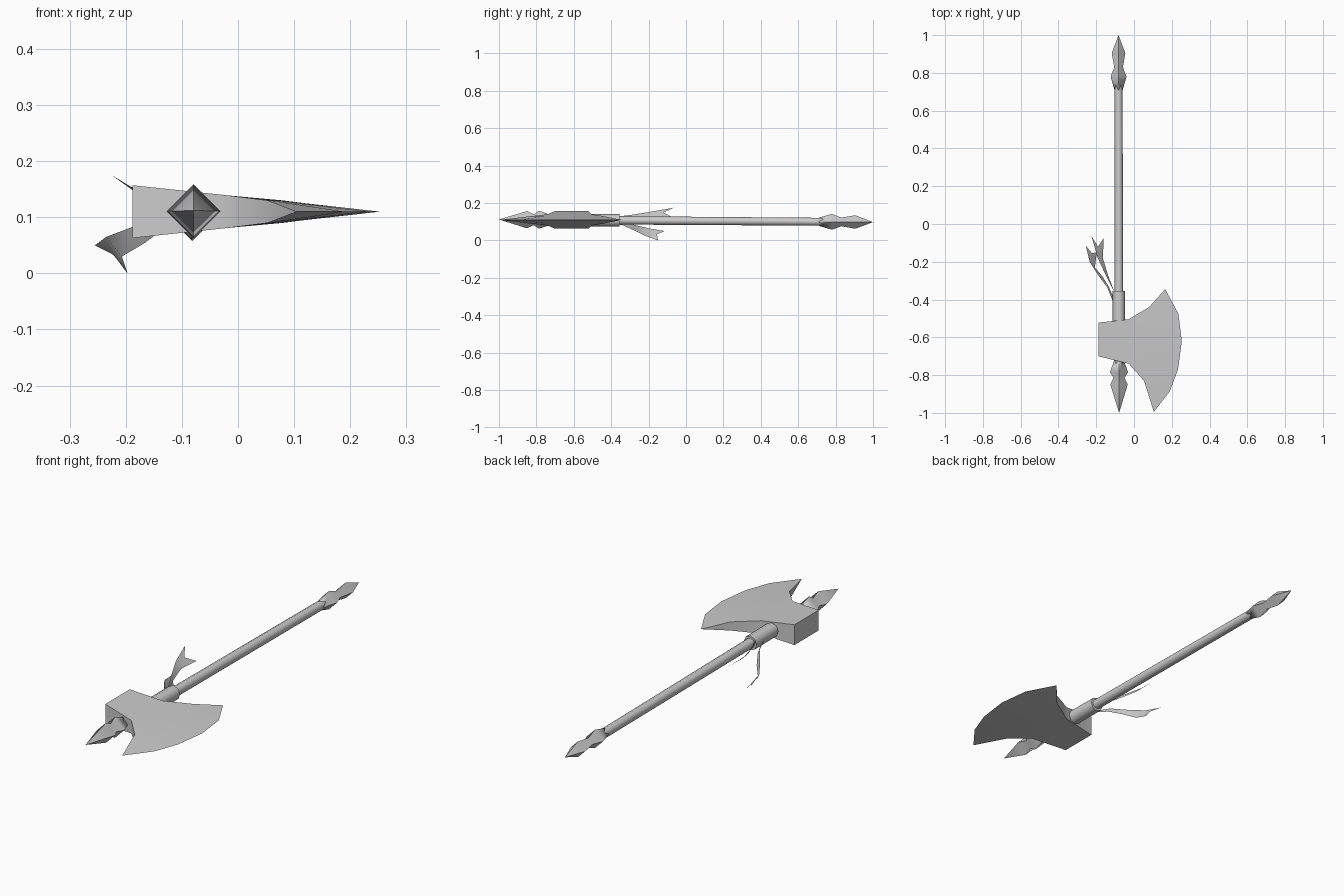
import bpy, bmesh, math
from mathutils import Vector

if "Cube" in bpy.data.objects:
    bpy.data.objects.remove(bpy.data.objects["Cube"])


def finish(name, bm, angle):
    bmesh.ops.recalc_face_normals(bm, faces=bm.faces)
    me = bpy.data.meshes.new(name)
    bm.to_mesh(me)
    bm.free()
    ob = bpy.data.objects.new(name, me)
    bpy.context.collection.objects.link(ob)
    bpy.ops.object.select_all(action='DESELECT')
    ob.select_set(True)
    bpy.context.view_layer.objects.active = ob
    bpy.ops.object.shade_smooth_by_angle(angle=math.radians(angle))
    return ob


def axis(y):
    # the pole dips slightly towards its butt end
    return Vector((-0.0805 - 0.0015 * y, y, 0.105 - 0.007 * y))


def turned(name, profile, sides, angle):
    # profile of (y, radius) swept around the pole axis; radius 0 is a point
    bm = bmesh.new()
    rings = []
    for y, r in profile:
        n = 1 if r == 0 else sides
        rings.append([bm.verts.new(axis(y) + Vector((
            r * math.cos(math.tau * i / sides), 0,
            r * math.sin(math.tau * i / sides)))) for i in range(n)])
    for a, b in zip(rings, rings[1:]):
        for i in range(sides):
            j = (i + 1) % sides
            if len(a) == 1:
                bm.faces.new((a[0], b[i], b[j]))
            elif len(b) == 1:
                bm.faces.new((a[i], a[j], b[0]))
            else:
                bm.faces.new((a[i], a[j], b[j], b[i]))
    for end in (rings[0], rings[-1]):
        if len(end) > 1:
            bm.faces.new(end)
    return finish(name, bm, angle)


# pole, collar and the two diamond-section finials
turned("shaft", [(-0.75, 0.023), (0.75, 0.021)], 8, 50)
turned("collar", [(-0.72, 0.033), (-0.355, 0.033)], 8, 50)
turned("top_finial", [(-0.72, 0.025), (-0.785, 0.048), (-0.815, 0.029),
                      (-0.85, 0.046), (-1.0, 0)], 4, 80)
turned("butt_finial", [(0.71, 0.022), (0.78, 0.042), (0.83, 0.023),
                       (0.905, 0.036), (1.0, 0)], 4, 80)

# axe head: wedge lofted from the square poll to the curved cutting edge
ZB = 0.11
edge = [(0.165, -0.345), (0.235, -0.475), (0.253, -0.62),
        (0.233, -0.77), (0.19, -0.885), (0.105, -0.995)]
N = len(edge)


def column(a, b):
    return [(a[0] + (b[0] - a[0]) * i / (N - 1),
             a[1] + (b[1] - a[1]) * i / (N - 1)) for i in range(N)]


columns = [column((-0.188, -0.522), (-0.188, -0.70)),
           column((-0.03, -0.505), (-0.027, -0.74)),
           column((0.08, -0.44), (0.053, -0.83))]
halves = [0.047, 0.030, 0.020]
bm = bmesh.new()
rim = [bm.verts.new((x, y, ZB)) for x, y in edge]
sheets = []
for s in (1, -1):
    grid = [[bm.verts.new((x, y, ZB + s * h)) for x, y in c]
            for c, h in zip(columns, halves)] + [rim]
    sheets.append(grid)
    for a, b in zip(grid, grid[1:]):
        for i in range(N - 1):
            bm.faces.new((a[i], a[i + 1], b[i + 1], b[i]))
up, lo = sheets
for i in range(N - 1):
    bm.faces.new((up[0][i], up[0][i + 1], lo[0][i + 1], lo[0][i]))
for k in (0, N - 1):
    for c in range(2):
        bm.faces.new((up[c][k], up[c + 1][k], lo[c + 1][k], lo[c][k]))
    bm.faces.new((up[2][k], rim[k], lo[2][k]))
finish("axe_head", bm, 35)


# swallow-tailed ribbons: matching edge points, then a notch between the tips
def ribbon(name, left, right, notch):
    bm = bmesh.new()
    a = [bm.verts.new(p) for p in left]
    b = [bm.verts.new(p) for p in right]
    n = bm.verts.new(notch)
    for i in range(len(a) - 2):
        bm.faces.new((a[i], a[i + 1], b[i + 1], b[i]))
    bm.faces.new((a[-2], a[-1], n))
    bm.faces.new((a[-2], n, b[-2]))
    bm.faces.new((b[-2], n, b[-1]))
    return finish(name, bm, 60)


ribbon("upper_ribbon",
       [(-0.10, -0.37, 0.127), (-0.15, -0.27, 0.140),
        (-0.192, -0.18, 0.155), (-0.225, -0.065, 0.175)],
       [(-0.10, -0.37, 0.115), (-0.138, -0.27, 0.121),
        (-0.165, -0.18, 0.127), (-0.160, -0.075, 0.125)],
       (-0.19, -0.12, 0.150))
ribbon("lower_ribbon",
       [(-0.108, -0.42, 0.110), (-0.142, -0.335, 0.100),
        (-0.190, -0.27, 0.082), (-0.235, -0.20, 0.065), (-0.255, -0.115, 0.05)],
       [(-0.104, -0.40, 0.095), (-0.132, -0.335, 0.080),
        (-0.165, -0.28, 0.055), (-0.207, -0.23, 0.030), (-0.197, -0.15, 0.0)],
       (-0.222, -0.155, 0.033))
